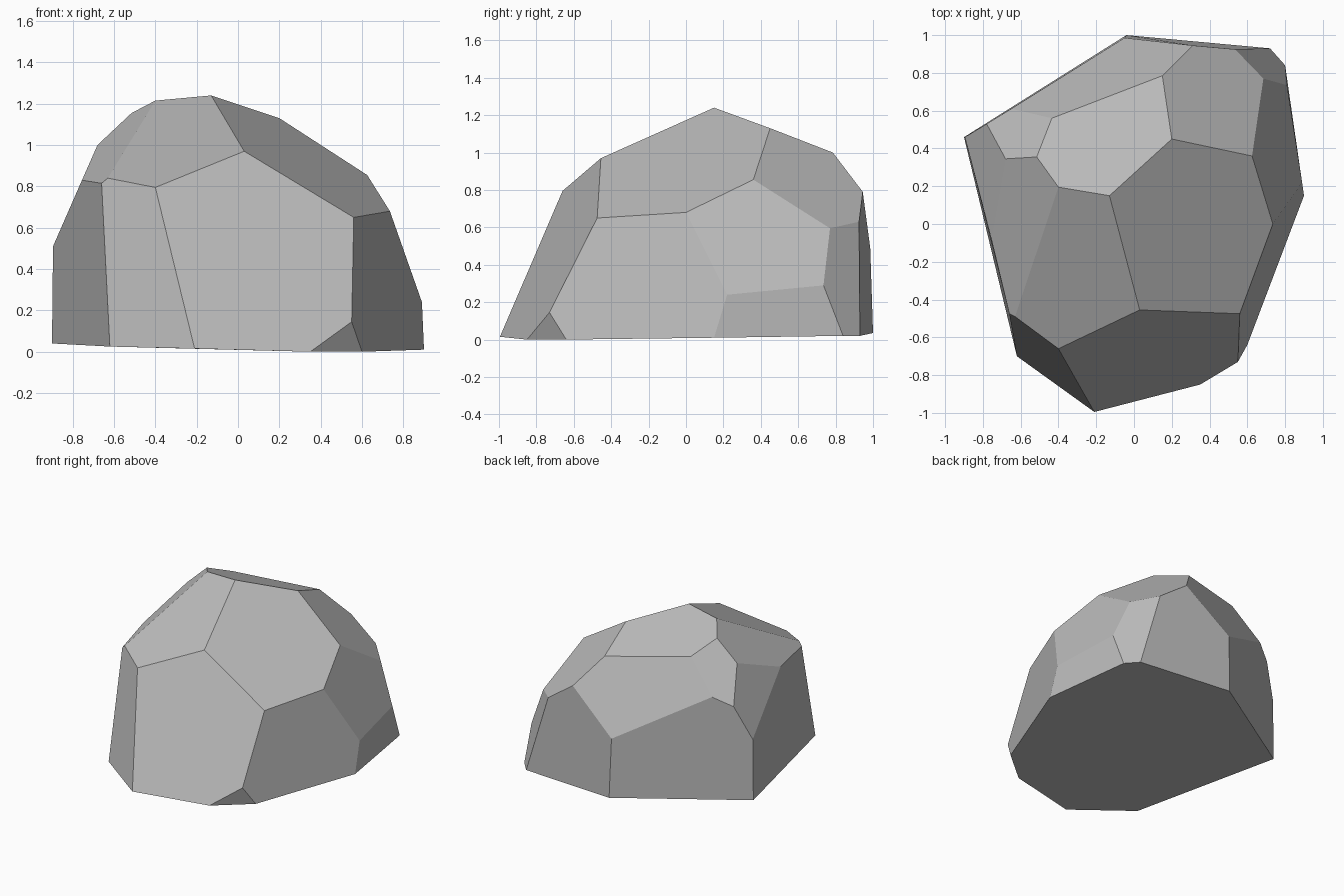
import bpy
import bmesh
import math
from mathutils import Vector

cube = bpy.data.objects.get("Cube")
if cube:
    bpy.data.objects.remove(cube, do_unlink=True)


def make_material(name, colour):
    material = bpy.data.materials.new(name)
    material.use_nodes = True
    material.diffuse_color = colour
    shader = next(n for n in material.node_tree.nodes if n.type == "BSDF_PRINCIPLED")
    shader.inputs["Base Color"].default_value = colour
    shader.inputs["Roughness"].default_value = 0.9
    return material


# Corners of the chiselled boulder, in hundredths of a unit, by height band
base_rim = [(-90, 46, 4), (-62, -70, 2.5), (-21, -99.5, 1.5), (35, -85, 0),
            (60, -64, 0), (90, 15, 1), (80, 84, 2), (72, 93, 2), (-4, 100, 3.5)]
lower_corners = [(-89.5, 46, 51), (55, -73, 14.5), (89, 22, 24),
                 (81, 73.5, 29), (-5, 98.5, 49)]
shoulder_corners = [(-75.5, -8, 83), (-66, -47.5, 81.5), (-63, -49, 84),
                    (-40, -66, 79.5), (56, -47.5, 65), (73.5, 0, 68),
                    (68.5, 77, 59.5), (53.5, 92.5, 63), (31, 94.5, 79),
                    (-65, 61, 83), (-78, 53, 76)]
crown_corners = [(3, -45.5, 97), (62.5, 36, 85.5), (15, 78.5, 100),
                 (-43.5, 56, 107), (-68, 34.5, 100), (-51.5, 35.5, 115.5),
                 (-40, 19.5, 121.5), (-13, 15, 124), (20, 45, 113)]


def build_faceted_stone(name, bands, material):
    """Wrap the corner bands in a convex skin with broad flat facets."""
    bm = bmesh.new()
    for band in bands:
        for corner in band:
            bm.verts.new(Vector(corner) / 100)
    bmesh.ops.convex_hull(bm, input=list(bm.verts))
    loose = [v for v in bm.verts if not v.link_faces]
    bmesh.ops.delete(bm, geom=loose, context="VERTS")
    # Merge nearly coplanar triangles into single facets
    bmesh.ops.dissolve_limit(bm, angle_limit=math.radians(4),
                             verts=list(bm.verts), edges=list(bm.edges))
    bmesh.ops.recalc_face_normals(bm, faces=list(bm.faces))
    for face in bm.faces:
        face.smooth = False
    mesh = bpy.data.meshes.new(name)
    bm.to_mesh(mesh)
    bm.free()
    mesh.materials.append(material)
    stone = bpy.data.objects.new(name, mesh)
    bpy.context.scene.collection.objects.link(stone)
    return stone


stone_grey = make_material("stone grey", (0.5, 0.5, 0.5, 1))
build_faceted_stone("boulder",
                    [base_rim, lower_corners, shoulder_corners, crown_corners],
                    stone_grey)
